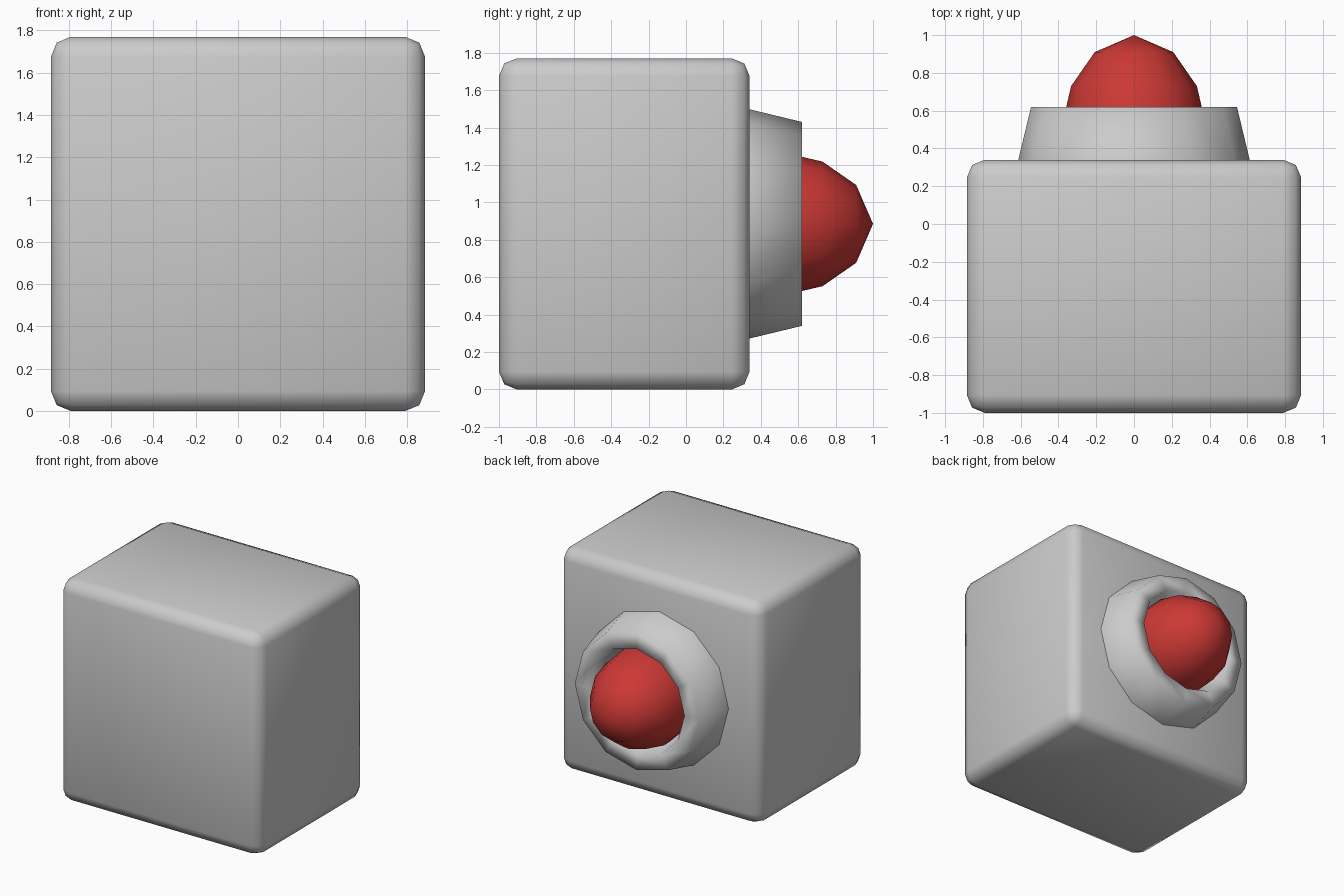
import bpy, bmesh, math

if "Cube" in bpy.data.objects:
    bpy.data.objects.remove(bpy.data.objects["Cube"])

CENTRE_Z = 0.885
SEGMENTS = 12


def finish(bm, name, mat=None):
    bmesh.ops.recalc_face_normals(bm, faces=bm.faces)
    for f in bm.faces:
        f.smooth = True
    mesh = bpy.data.meshes.new(name)
    bm.to_mesh(mesh)
    bm.free()
    obj = bpy.data.objects.new(name, mesh)
    bpy.context.collection.objects.link(obj)
    if mat:
        mesh.materials.append(mat)
    return obj


def lathe(name, profile, mat=None):
    """Spin (radius, y) points around the horizontal y axis."""
    bm = bmesh.new()
    rings = []
    for i in range(SEGMENTS):
        a = 2 * math.pi * i / SEGMENTS
        rings.append([bm.verts.new((r * math.cos(a), y, CENTRE_Z + r * math.sin(a)))
                      for r, y in profile])
    for i in range(SEGMENTS):
        a, b = rings[i], rings[(i + 1) % SEGMENTS]
        for j in range(len(profile) - 1):
            bm.faces.new((a[j], b[j], b[j + 1], a[j + 1]))
    bmesh.ops.remove_doubles(bm, verts=bm.verts, dist=0.0001)
    return finish(bm, name, mat)


# rounded block
bm = bmesh.new()
bmesh.ops.create_cube(bm, size=1)
for v in bm.verts:
    v.co = (v.co.x * 1.77, v.co.y * 1.34 - 0.33, v.co.z * 1.77 + CENTRE_Z)
bmesh.ops.bevel(bm, geom=bm.edges[:], offset=0.095, segments=2, profile=0.5,
                affect='EDGES', clamp_overlap=True)
finish(bm, "block")

# tapered collar with an open centre
lathe("collar", [(0.615, 0.33), (0.545, 0.62), (0.42, 0.62), (0.35, 0.42), (0.35, 0.33)])

# red domed button
red = bpy.data.materials.new("button_red")
red.diffuse_color = (0.6, 0.04, 0.035, 1)
red.use_nodes = True
red.node_tree.nodes["Principled BSDF"].inputs["Base Color"].default_value = red.diffuse_color
lathe("button", [(0, 1.0), (0.208, 0.91), (0.333, 0.73), (0.375, 0.55), (0.375, 0.33)], red)
